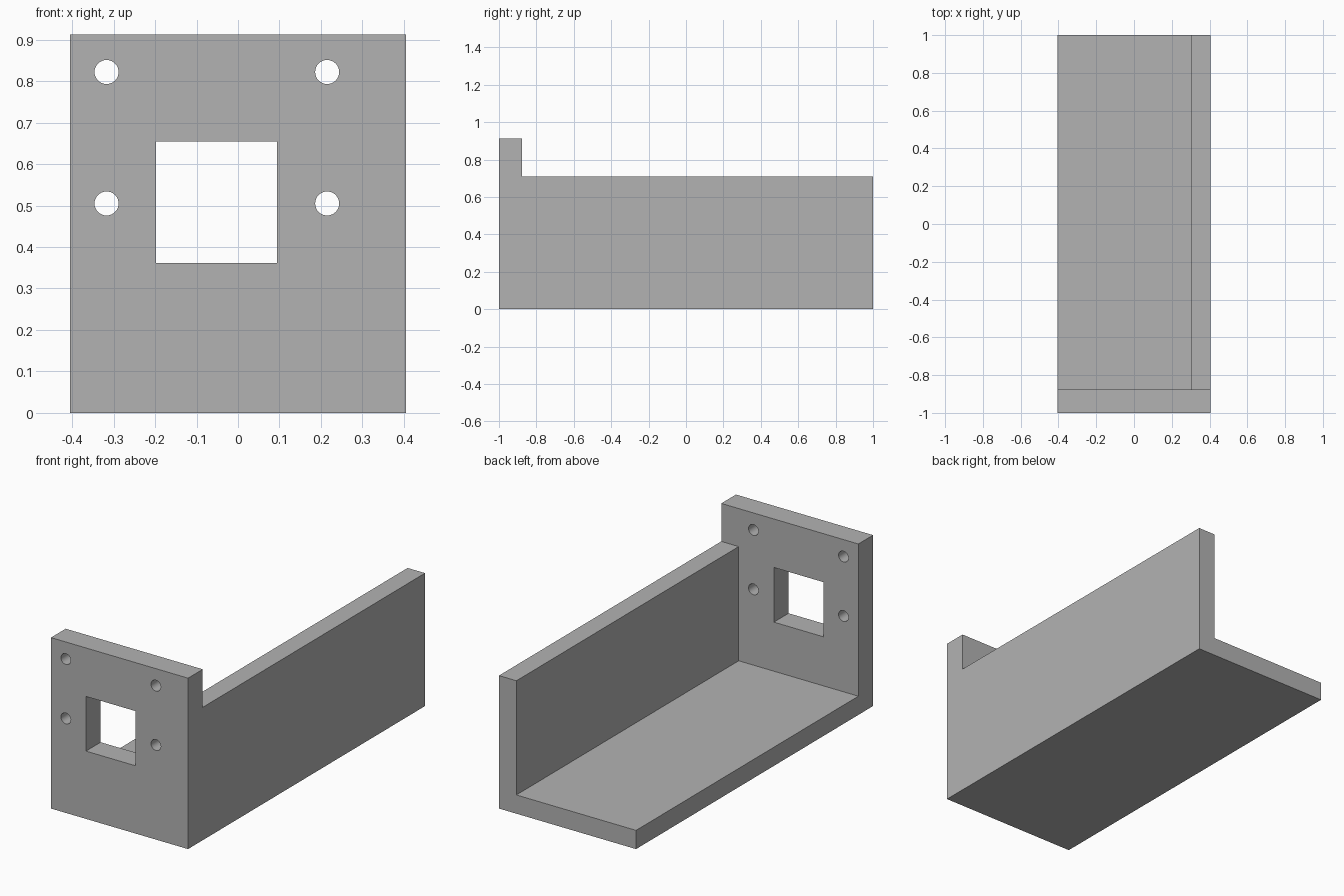
import bpy
import bmesh
from math import radians, cos, sin, tau
from mathutils import Vector

cube = bpy.data.objects.get("Cube")
if cube:
    bpy.data.objects.remove(cube, do_unlink=True)

HALF_W, HEIGHT = 0.405, 0.913
FLOOR_TOP, WALL_TOP = 0.10, 0.71
WALL_INNER, PLATE_BACK = 0.302, -0.876

grey = bpy.data.materials.new("plain grey")
grey.use_nodes = True
colour = (0.45, 0.45, 0.45, 1)
grey.diffuse_color = colour
grey.node_tree.nodes["Principled BSDF"].inputs["Base Color"].default_value = colour


def prism(name, profile, y0, y1):
    """Extrude an (x, z) profile from y0 to y1."""
    bm = bmesh.new()
    face = bm.faces.new([bm.verts.new((x, y0, z)) for x, z in profile])
    out = bmesh.ops.extrude_face_region(bm, geom=[face])
    verts = [v for v in out["geom"] if isinstance(v, bmesh.types.BMVert)]
    bmesh.ops.translate(bm, verts=verts, vec=Vector((0, y1 - y0, 0)))
    bmesh.ops.recalc_face_normals(bm, faces=bm.faces)
    mesh = bpy.data.meshes.new(name)
    bm.to_mesh(mesh)
    bm.free()
    mesh.materials.append(grey)
    obj = bpy.data.objects.new(name, mesh)
    bpy.context.collection.objects.link(obj)
    return obj


def rectangle(x0, x1, z0, z1):
    return [(x0, z0), (x1, z0), (x1, z1), (x0, z1)]


def circle(x, z, r, sides=32):
    return [(x + r * cos(tau * i / sides), z + r * sin(tau * i / sides)) for i in range(sides)]


# Solid block that the bracket is cut from
bracket = prism("mounting_bracket", rectangle(-HALF_W, HALF_W, 0, HEIGHT), -1, 1)

# Open space behind the front plate, leaving the floor and the side wall
trough = [(-1, FLOOR_TOP), (WALL_INNER, FLOOR_TOP), (WALL_INNER, WALL_TOP),
          (1, WALL_TOP), (1, 2), (-1, 2)]
cutters = [prism("trough_cutter", trough, PLATE_BACK, 2)]

# Square window and four screw holes through the front plate
cutters.append(prism("window_cutter", rectangle(-0.198, 0.094, 0.362, 0.654), -1.2, -0.7))
for x in (-0.317, 0.215):
    for z in (0.505, 0.822):
        cutters.append(prism("screw_hole_cutter", circle(x, z, 0.029), -1.2, -0.7))

bpy.ops.object.select_all(action="DESELECT")
bracket.select_set(True)
bpy.context.view_layer.objects.active = bracket
for cutter in cutters:
    cutter.hide_render = True
    mod = bracket.modifiers.new("cut", "BOOLEAN")
    mod.operation = "DIFFERENCE"
    mod.solver = "EXACT"
    mod.object = cutter
    bpy.ops.object.modifier_apply(modifier=mod.name)
    bpy.data.objects.remove(cutter, do_unlink=True)

# Round holes smooth, all corners crisp
bpy.ops.object.shade_smooth_by_angle(angle=radians(30))
